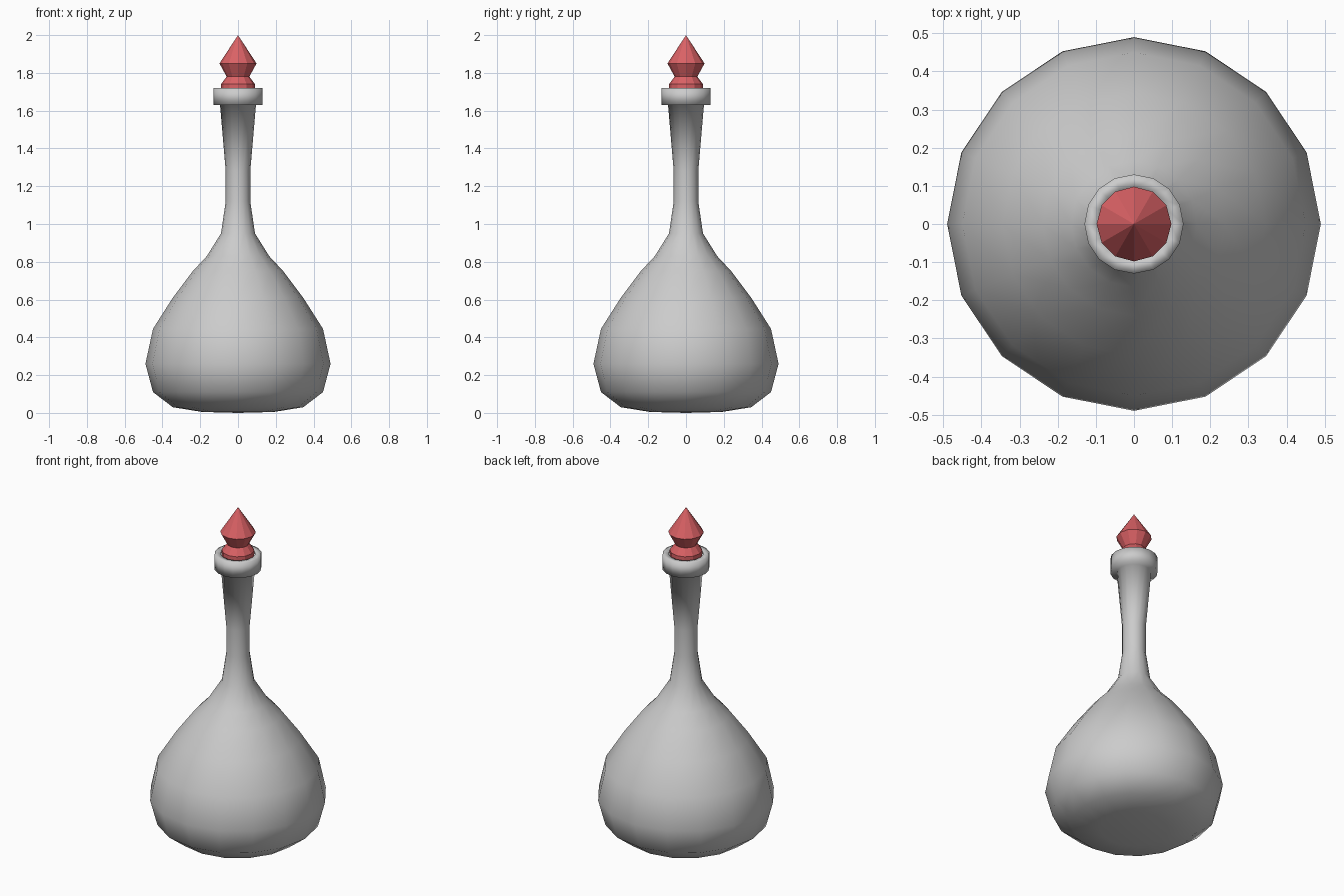
import bpy, bmesh, math

if "Cube" in bpy.data.objects:
    bpy.data.objects.remove(bpy.data.objects["Cube"])


def lathe(name, profile, sides, smooth):
    """Revolve (radius, z) points around z; radius 0 makes a pole."""
    bm = bmesh.new()
    rings = []
    for r, z in profile:
        if r == 0:
            rings.append([bm.verts.new((0, 0, z))] * sides)
        else:
            rings.append([bm.verts.new((r * math.cos(2 * math.pi * i / sides),
                                        r * math.sin(2 * math.pi * i / sides), z))
                          for i in range(sides)])
    for a, b in zip(rings, rings[1:]):
        for i in range(sides):
            j = (i + 1) % sides
            corners = list(dict.fromkeys((a[i], a[j], b[j], b[i])))
            bm.faces.new(corners).smooth = smooth
    bmesh.ops.recalc_face_normals(bm, faces=bm.faces)
    mesh = bpy.data.meshes.new(name)
    bm.to_mesh(mesh)
    bm.free()
    obj = bpy.data.objects.new(name, mesh)
    bpy.context.collection.objects.link(obj)
    return obj


# Flask: round belly, slim neck, collar and short inner lip
lathe("flask", [(0, 0), (0.19, 0.005), (0.345, 0.03), (0.45, 0.11), (0.49, 0.26),
                (0.45, 0.445), (0.345, 0.61), (0.24, 0.75), (0.165, 0.83),
                (0.09, 0.95), (0.065, 1.12), (0.065, 1.28), (0.095, 1.63),
                (0.13, 1.63), (0.13, 1.72), (0.095, 1.72), (0.085, 1.65),
                (0, 1.65)], 16, True)

# Faceted stopper with a pointed tip
stopper = lathe("stopper", [(0, 1.66), (0.08, 1.66), (0.09, 1.72), (0.09, 1.74),
                            (0.06, 1.78), (0.098, 1.85), (0, 2.0)], 12, False)
red = bpy.data.materials.new("red")
red.diffuse_color = (0.7, 0.12, 0.13, 1)
red.use_nodes = True
red.node_tree.nodes["Principled BSDF"].inputs["Base Color"].default_value = red.diffuse_color
stopper.data.materials.append(red)
